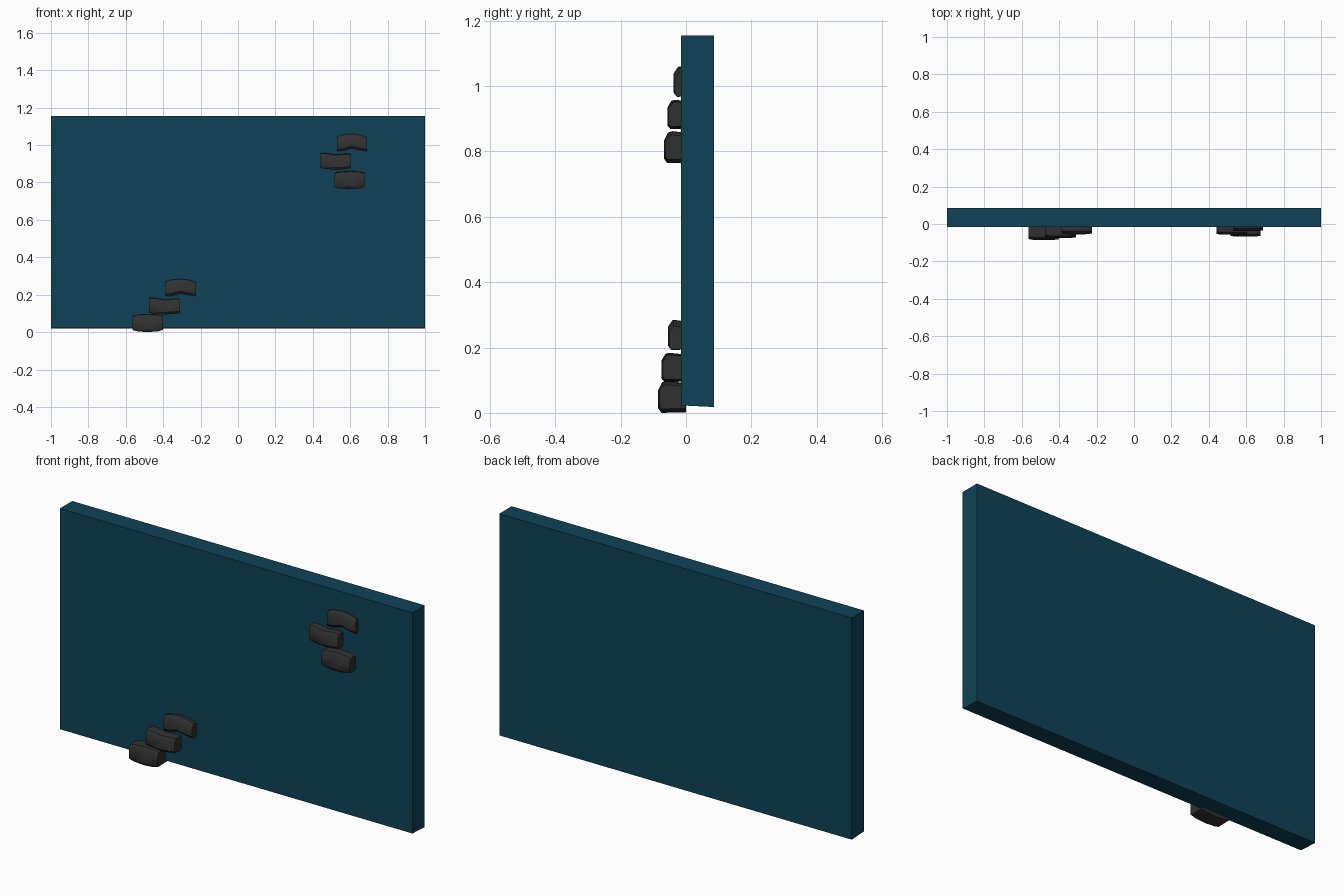
import bpy, bmesh

if "Cube" in bpy.data.objects:
    bpy.data.objects.remove(bpy.data.objects["Cube"])

def material(name, rgb):
    m = bpy.data.materials.new(name)
    m.diffuse_color = (*rgb, 1)
    m.use_nodes = True
    m.node_tree.nodes["Principled BSDF"].inputs["Base Color"].default_value = m.diffuse_color
    return m

blue = material("deep teal blue", (0.0045, 0.055, 0.095))
black = material("charcoal", (0.03, 0.03, 0.03))

def make_object(name, bm, mat):
    bmesh.ops.recalc_face_normals(bm, faces=bm.faces)
    me = bpy.data.meshes.new(name)
    bm.to_mesh(me)
    bm.free()
    me.materials.append(mat)
    ob = bpy.data.objects.new(name, me)
    bpy.context.collection.objects.link(ob)
    return ob

# wall panel, its underside dropping slightly toward the back
bm = bmesh.new()
bmesh.ops.create_cube(bm, size=1)
for v in bm.verts:
    back = v.co.y > 0
    v.co.z = 1.155 if v.co.z > 0 else (0.018 if back else 0.023)
    v.co.x *= 2
    v.co.y = 0.085 if back else -0.015
make_object("wall_panel", bm, blue)

# hold outlines: (x, bottom z, top z) from left to right, relative to the lower left corner
PILLOW = [(0, .010, .086), (.025, .004, .094), (.08, .000, .098), (.135, .004, .095), (.162, .012, .086)]
WAVE = [(0, .010, .090), (.025, .005, .090), (.08, .000, .081), (.135, .003, .086), (.165, .008, .084)]
ARCH = [(0, .002, .080), (.03, .004, .089), (.08, .018, .095), (.125, .008, .089), (.162, .003, .076)]

def hold(name, outline, x0, z0, front, back):
    bm = bmesh.new()
    rings = []
    depth = back - front
    for i, (x, lo, hi) in enumerate(outline):
        inset = 0.004 if i in (0, 4) else 0
        h = hi - lo
        # section: back bottom, front bottom, belly, front top, crest, back top
        section = [(back, lo + .002), (front + .010, lo), (front + inset, lo + .14 * h),
                   (front + inset, lo + .72 * h), (front + .012 + inset, hi - .04 * h),
                   (front + .3 * depth, hi), (back, hi - .07 * h)]
        rings.append([bm.verts.new((x0 + x, y, z0 + z)) for y, z in section])
    n = len(rings[0])
    for a, b in zip(rings, rings[1:]):
        for j in range(n):
            k = (j + 1) % n
            bm.faces.new((a[j], a[k], b[k], b[j]))
    bm.faces.new(rings[0])
    bm.faces.new(rings[-1])
    ob = make_object(name, bm, black)
    bpy.ops.object.select_all(action='DESELECT')
    ob.select_set(True)
    bpy.context.view_layer.objects.active = ob
    bpy.ops.object.shade_smooth_by_angle(angle=0.6)

# lower cluster
hold("lower_pillow_hold", PILLOW, -0.563, 0.0, -0.085, 0.0)
hold("lower_wave_hold", WAVE, -0.475, 0.094, -0.075, 0.0)
hold("lower_arch_hold", ARCH, -0.387, 0.190, -0.055, 0.0)
# upper cluster, set deeper into the panel
hold("upper_pillow_hold", PILLOW, 0.515, 0.764, -0.067, 0.018)
hold("upper_wave_hold", WAVE, 0.440, 0.868, -0.057, 0.018)
hold("upper_arch_hold", ARCH, 0.528, 0.965, -0.038, 0.018)
